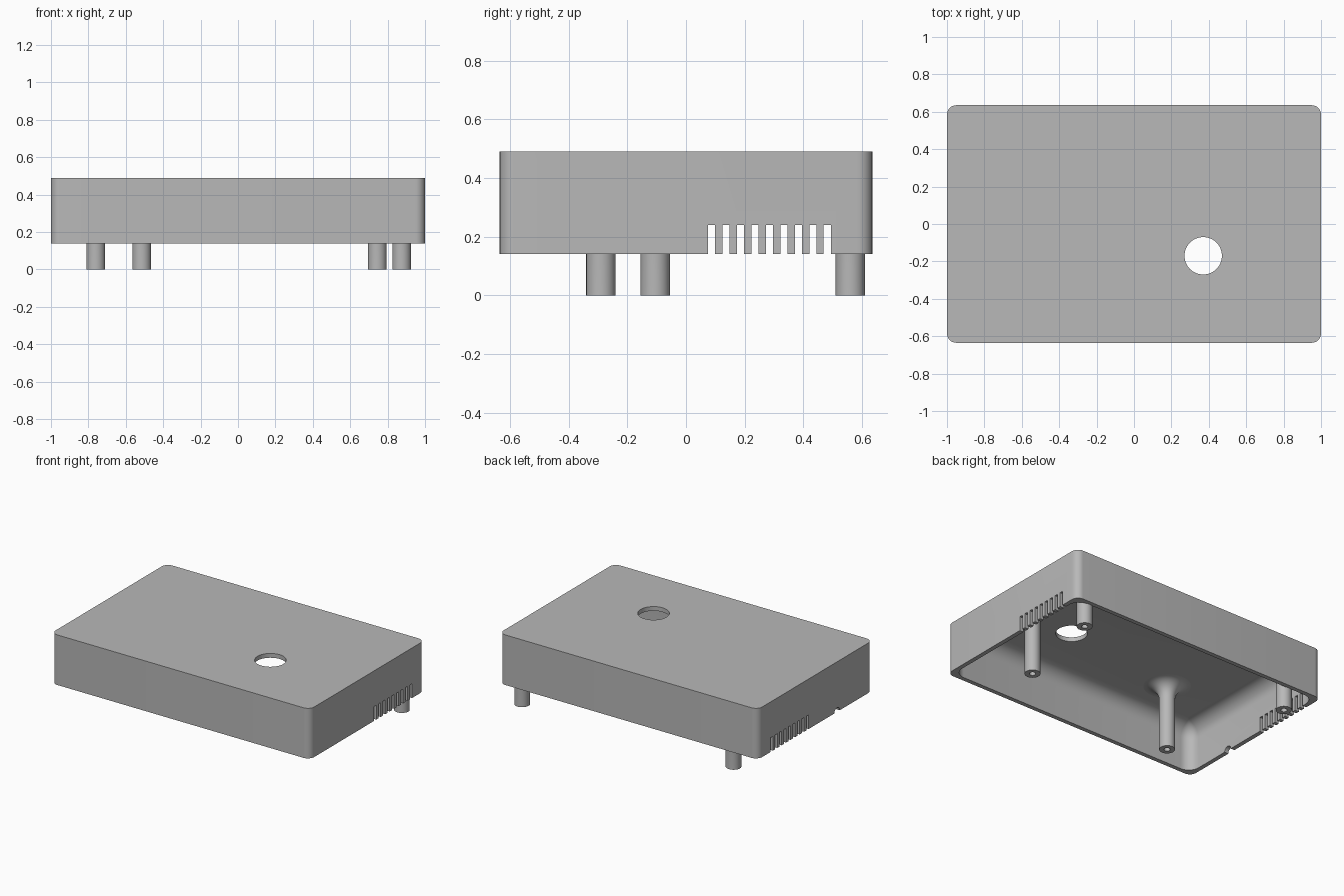
import bpy, bmesh
from math import sin, cos, pi, radians
from mathutils import Matrix, Vector

cube = bpy.data.objects.get("Cube")
if cube:
    bpy.data.objects.remove(cube, do_unlink=True)

grey = bpy.data.materials.new("plain grey")
grey.use_nodes = True
grey.diffuse_color = (0.48, 0.48, 0.48, 1)
grey.node_tree.nodes["Principled BSDF"].inputs["Base Color"].default_value = (0.48, 0.48, 0.48, 1)

HX, HY, BASE, TOP, WALL = 1.0, 0.635, 0.14, 0.49, 0.03
CEIL = TOP - WALL


def make_object(name, bm):
    bmesh.ops.recalc_face_normals(bm, faces=bm.faces)
    mesh = bpy.data.meshes.new(name)
    bm.to_mesh(mesh)
    bm.free()
    ob = bpy.data.objects.new(name, mesh)
    bpy.context.collection.objects.link(ob)
    return ob


def rounded_rect(hx, hy, r, z, seg=8):
    """Ring of points around a rectangle with rounded corners."""
    pts = []
    for k, (sx, sy) in enumerate([(1, 1), (-1, 1), (-1, -1), (1, -1)]):
        for i in range(seg + 1):
            a = (k + i / seg) * pi / 2
            pts.append((sx * (hx - r) + r * cos(a), sy * (hy - r) + r * sin(a), z))
    return pts


def loft(name, rings):
    """Closed solid through a stack of matching rings."""
    bm = bmesh.new()
    loops = [[bm.verts.new(p) for p in ring] for ring in rings]
    n = len(loops[0])
    for a, b in zip(loops, loops[1:]):
        for i in range(n):
            j = (i + 1) % n
            bm.faces.new((a[i], a[j], b[j], b[i]))
    bm.faces.new(loops[0])
    bm.faces.new(loops[-1])
    return make_object(name, bm)


def cylinder(name, radius, depth, matrix):
    bm = bmesh.new()
    bmesh.ops.create_cone(bm, cap_ends=True, segments=48, radius1=radius,
                          radius2=radius, depth=depth, matrix=matrix)
    return make_object(name, bm)


def finish(ob):
    ob.data.materials.clear()
    ob.data.materials.append(grey)
    bpy.ops.object.select_all(action="DESELECT")
    ob.select_set(True)
    bpy.context.view_layer.objects.active = ob
    bpy.ops.object.shade_smooth_by_angle(angle=radians(30))


# Outer case block
case = loft("case_lid", [rounded_rect(HX, HY, 0.05, z) for z in (BASE, TOP)])

# Cavity with a rounded ceiling edge
FILLET = 0.1
rings = [rounded_rect(HX - WALL, HY - WALL, 0.08, BASE - 0.1)]
for i in range(9):
    a = i / 8 * pi / 2
    inset = FILLET * (1 - cos(a))
    rings.append(rounded_rect(HX - WALL - inset, HY - WALL - inset,
                              max(0.08 - inset, 0.008), CEIL - FILLET * (1 - sin(a))))
cutters = [loft("cavity_cutter", rings)]

# Round opening in the top
cutters.append(cylinder("top_hole_cutter", 0.1, 0.3, Matrix.Translation((0.37, -0.17, TOP))))

# Cable notch in one end wall
cutters.append(cylinder("notch_cutter", 0.03, 0.2,
                        Matrix.Translation((-HX, -0.24, BASE)) @ Matrix.Rotation(pi / 2, 4, "Y")))

# Row of vent slots through both end walls
bm = bmesh.new()
for i in range(9):
    place = Matrix.Translation((0, 0.087 + 0.0493 * i, 0.14)) @ Matrix.Diagonal((2.4, 0.024, 0.2, 1))
    bmesh.ops.create_cube(bm, size=1, matrix=place)
cutters.append(make_object("vent_cutter", bm))

for cutter in cutters:
    cutter.hide_render = True
    mod = case.modifiers.new(cutter.name, "BOOLEAN")
    mod.operation = "DIFFERENCE"
    mod.solver = "EXACT"
    mod.object = cutter
bpy.context.view_layer.objects.active = case
for mod in list(case.modifiers):
    bpy.ops.object.modifier_apply(modifier=mod.name)
for cutter in cutters:
    bpy.data.objects.remove(cutter, do_unlink=True)
finish(case)


def post(name, x, y):
    """Turned screw post with a blind hole and a flared root."""
    r, flare = 0.05, 0.1
    profile = [(0, 0.2), (0.02, 0.2), (0.02, 0), (r, 0)]
    for i in range(9):
        a = i / 8 * pi / 2
        profile.append((r + flare * (1 - cos(a)), CEIL - flare + flare * sin(a)))
    profile += [(r + flare, CEIL + 0.01), (0, CEIL + 0.01)]
    bm = bmesh.new()
    verts = [bm.verts.new((px, 0, pz)) for px, pz in profile]
    edges = [bm.edges.new(pair) for pair in zip(verts, verts[1:])]
    bmesh.ops.spin(bm, geom=verts + edges, cent=(0, 0, 0), axis=(0, 0, 1),
                   angle=2 * pi, steps=40, use_duplicate=False)
    bmesh.ops.remove_doubles(bm, verts=bm.verts, dist=0.0001)
    # Keep the flare inside the case walls
    lx, ly = HX - 0.015, HY - 0.015
    for v in bm.verts:
        v.co += Vector((x, y, 0))
        v.co.x = max(-lx, min(lx, v.co.x))
        v.co.y = max(-ly, min(ly, v.co.y))
    finish(make_object(name, bm))


# Four screw posts
post("front_left_post", 0.745, -0.105)
post("back_left_post", 0.875, 0.56)
post("front_right_post", -0.515, -0.29)
post("back_right_post", -0.76, 0.56)
